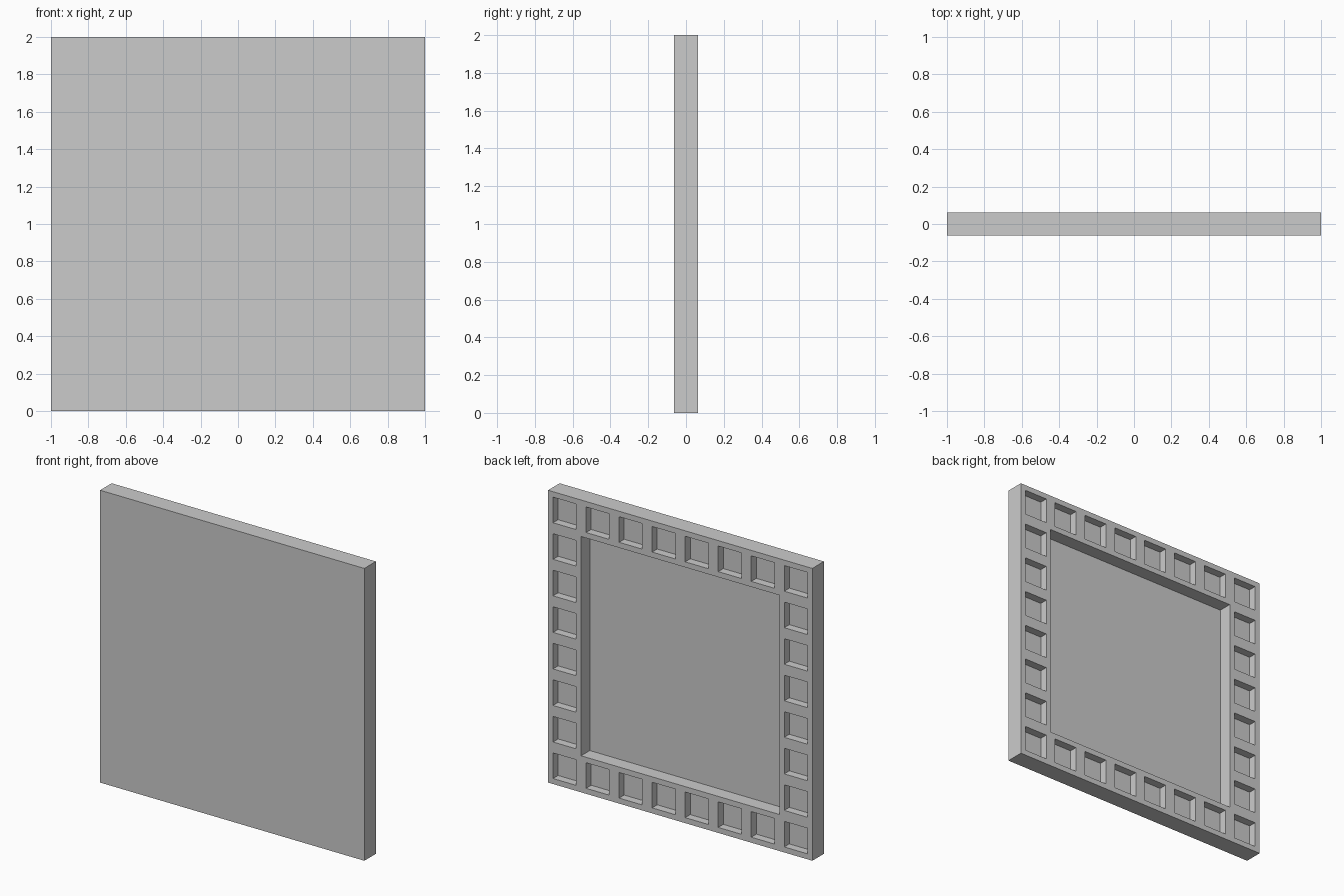
import bpy, bmesh
from mathutils import Vector, Matrix

if "Cube" in bpy.data.objects:
    bpy.data.objects.remove(bpy.data.objects["Cube"])

N, CELL = 8, 0.25            # pocket cells per side and their pitch
T = 0.125                    # panel thickness
MARGIN = 0.0375              # wall around each pocket
POCKET, RECESS = 0.055, 0.094

bm = bmesh.new()

# Back surface: a grid of cells in the xz plane at y = +T/2
rows = [[bm.verts.new((-1 + i * CELL, T / 2, j * CELL)) for i in range(N + 1)]
        for j in range(N + 1)]
rim, centre = [], []
for j in range(N):
    for i in range(N):
        f = bm.faces.new((rows[j][i], rows[j + 1][i], rows[j + 1][i + 1], rows[j][i + 1]))
        (centre if 0 < i < N - 1 and 0 < j < N - 1 else rim).append(f)

# Outer sides and plain front sheet
border = [e for e in bm.edges if e.is_boundary]
side = bmesh.ops.extrude_edge_only(bm, edges=border)["geom"]
bmesh.ops.translate(bm, vec=(0, -T, 0),
                    verts=[g for g in side if isinstance(g, bmesh.types.BMVert)])
bmesh.ops.holes_fill(bm, edges=[e for e in bm.edges if e.is_boundary], sides=0)
bmesh.ops.recalc_face_normals(bm, faces=bm.faces)


def sink(faces, depth):
    """Push a set of faces straight into the panel, making walls."""
    geom = bmesh.ops.extrude_face_region(bm, geom=faces)["geom"]
    bmesh.ops.delete(bm, geom=[f for f in faces if f.is_valid], context='FACES_ONLY')
    bmesh.ops.translate(bm, vec=(0, -depth, 0),
                        verts=[g for g in geom if isinstance(g, bmesh.types.BMVert)])


# Large central recess, then the ring of square pockets
sink(centre, RECESS)
bmesh.ops.inset_individual(bm, faces=rim, thickness=MARGIN, use_even_offset=True)
sink(rim, POCKET)

# Clean up leftovers and merge coplanar faces
loose = [v for v in bm.verts if not v.link_faces]
bmesh.ops.delete(bm, geom=loose, context='VERTS')
bmesh.ops.delete(bm, geom=[e for e in bm.edges if not e.link_faces], context='EDGES')
bmesh.ops.recalc_face_normals(bm, faces=bm.faces)

mesh = bpy.data.meshes.new("wall_panel")
bm.to_mesh(mesh)
bm.free()
bpy.context.collection.objects.link(bpy.data.objects.new("wall_panel", mesh))
